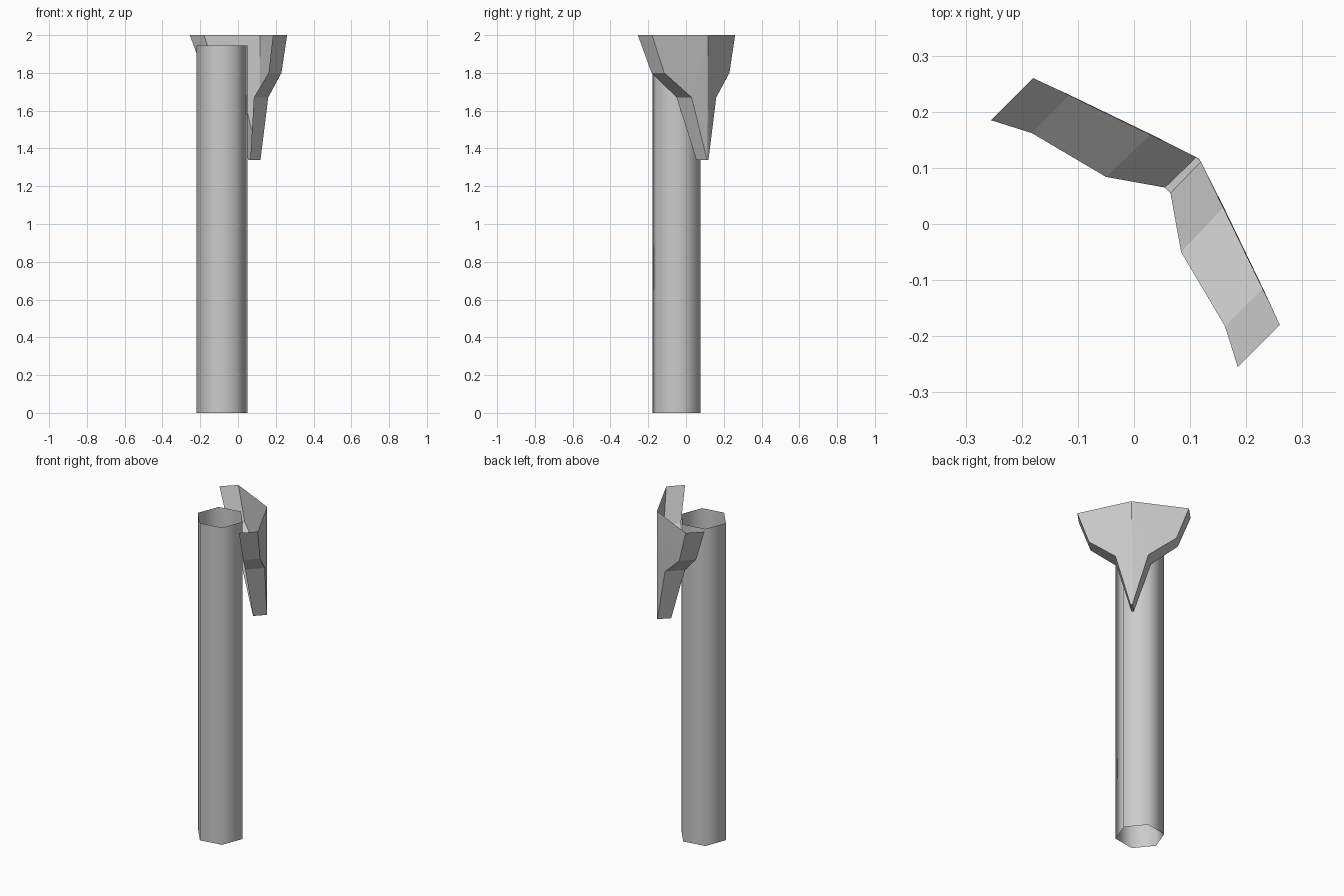
import bpy, bmesh
from math import cos, sin, radians

default = bpy.data.objects.get("Cube")
if default:
    bpy.data.objects.remove(default, do_unlink=True)

grey = bpy.data.materials.new("light grey")
grey.use_nodes = True
grey.diffuse_color = (0.6, 0.6, 0.6, 1)
grey.node_tree.nodes["Principled BSDF"].inputs["Base Color"].default_value = (0.6, 0.6, 0.6, 1)


def make_object(name, bm, smooth=False):
    mesh = bpy.data.meshes.new(name)
    for face in bm.faces:
        face.smooth = smooth
    bm.to_mesh(mesh)
    bm.free()
    mesh.materials.append(grey)
    obj = bpy.data.objects.new(name, mesh)
    bpy.context.collection.objects.link(obj)
    return obj


# Post: open six-sided tube, turned slightly
bm = bmesh.new()
radius, height = 0.137, 1.945
angles = [radians(9 + 60 * i) for i in range(6)]
rings = [[bm.verts.new((-0.085 + radius * cos(a), -0.05 + radius * sin(a), z)) for a in angles]
         for z in (0, height)]
for i in range(6):
    j = (i + 1) % 6
    bm.faces.new((rings[0][i], rings[0][j], rings[1][j], rings[1][i]))
make_object("post", bm, smooth=True)

# Bracket: two tapering arms mirrored across the x = y diagonal
outer = [(0.26, -0.18, 2), (0.23, -0.115, 1.8), (0.16, 0.03, 1.67), (0.119, 0.111, 1.34)]
inner = [(0.185, -0.255, 2), (0.162, -0.182, 1.8), (0.084, -0.05, 1.67), (0.065, 0.055, 1.34)]
bm = bmesh.new()
ridge = bm.verts.new((0.116, 0.116, 2))
ends = []
for mirrored in (False, True):
    def add(points):
        return [bm.verts.new((y, x, z) if mirrored else (x, y, z)) for x, y, z in points]

    def face(*verts):
        bm.faces.new(verts[::-1] if mirrored else verts)

    out, inn = add(outer), add(inner)
    for i in range(3):
        face(ridge, out[i + 1], out[i])                        # outside wall
        face(out[i], out[i + 1], inn[i + 1], inn[i])           # turned edge
    ends.append((out[3], inn[3]))

# Narrow foot and tip joining both arms
(o1, i1), (o2, i2) = ends
bm.faces.new((o1, o2, i2, i1))
bm.faces.new((ridge, o2, o1))
bmesh.ops.recalc_face_normals(bm, faces=bm.faces)
if max(bm.faces, key=lambda f: f.calc_center_median().dot((1, 1, 0))).normal.dot((1, 1, 0)) < 0:
    bmesh.ops.reverse_faces(bm, faces=bm.faces)
make_object("corner_bracket", bm)
